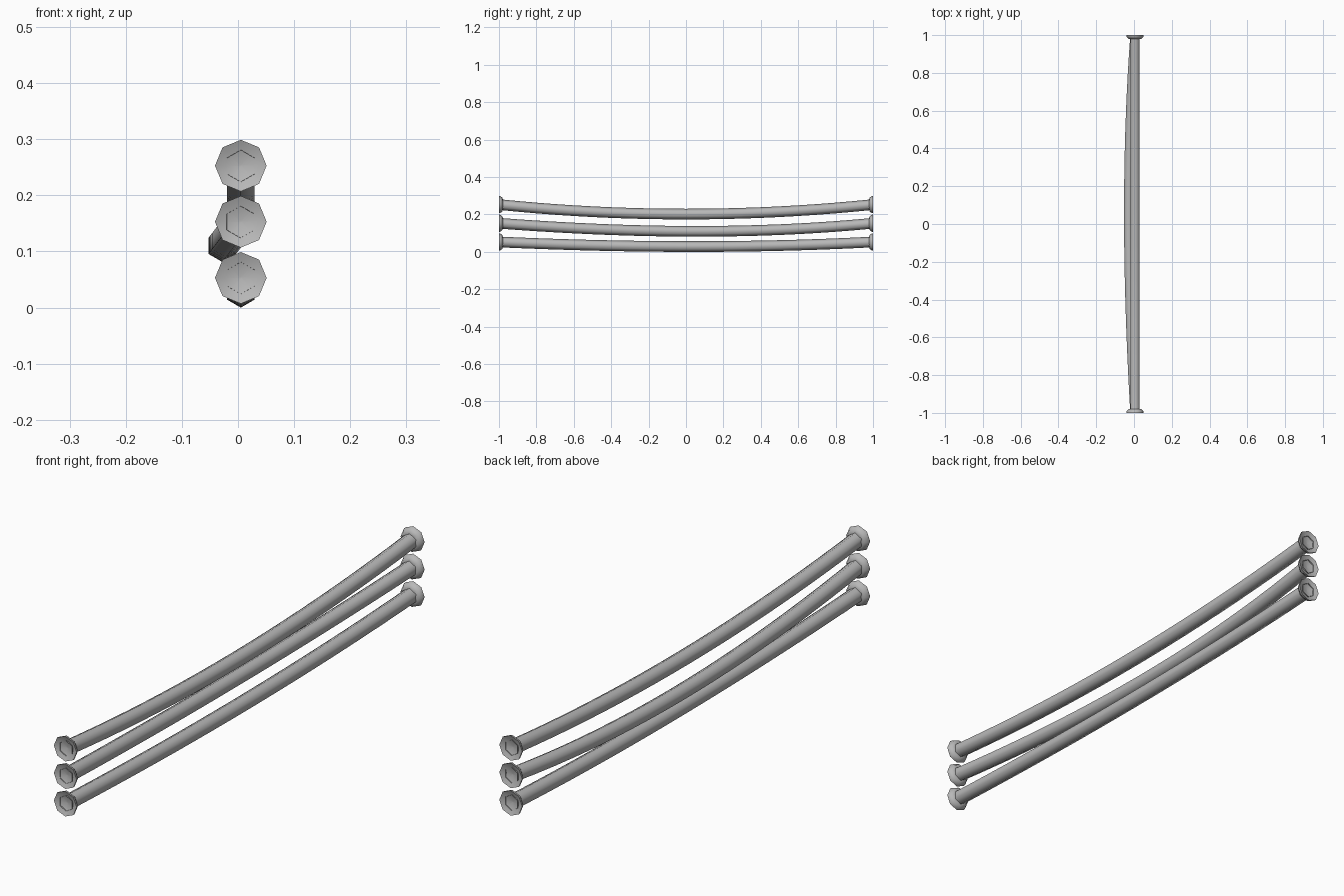
import bpy, bmesh, math
from mathutils import Vector

cube = bpy.data.objects.get("Cube")
if cube:
    bpy.data.objects.remove(cube, do_unlink=True)

# One plain grey for everything
grey = bpy.data.materials.new("plain_grey")
grey.use_nodes = True
colour = (0.48, 0.48, 0.48, 1)
grey.diffuse_color = colour
grey.node_tree.nodes["Principled BSDF"].inputs["Base Color"].default_value = colour

CENTRE_X = 0.005
PIPE_RADIUS = 0.0285
STEPS = 20


def loft(name, rings, sides, cap, angle):
    """Skin polygon rings, given as (centre, radius), lying across the y axis."""
    bm = bmesh.new()
    loops = []
    for centre, radius in rings:
        loop = []
        for i in range(sides):
            a = math.tau * i / sides
            loop.append(bm.verts.new(centre + radius * Vector((math.sin(a), 0, math.cos(a)))))
        loops.append(loop)
    for a, b in zip(loops, loops[1:]):
        for i in range(sides):
            j = (i + 1) % sides
            bm.faces.new((a[i], a[j], b[j], b[i]))
    if cap:
        bm.faces.new(loops[0])
        bm.faces.new(loops[-1])
    bmesh.ops.recalc_face_normals(bm, faces=bm.faces)
    mesh = bpy.data.meshes.new(name)
    bm.to_mesh(mesh)
    bm.free()
    mesh.materials.append(grey)
    obj = bpy.data.objects.new(name, mesh)
    bpy.context.collection.objects.link(obj)
    bpy.ops.object.select_all(action="DESELECT")
    obj.select_set(True)
    bpy.context.view_layer.objects.active = obj
    bpy.ops.object.shade_smooth_by_angle(angle=math.radians(angle))


def pipe(name, height, sag, sway, skew):
    """Hexagonal pipe that hangs in a shallow arc between its two ends."""
    rings = []
    for i in range(STEPS + 1):
        y = 0.996 * (2 * i / STEPS - 1)
        hang = (1 - y * y) * (1 + skew * y)
        rings.append((Vector((CENTRE_X - sway * hang, y, height - sag * hang)), PIPE_RADIUS))
    loft(name, rings, 6, False, 65)


def flange(name, height, side):
    """Octagonal dished end plate: (radius, distance in from the end)."""
    profile = [(0.002, 0.012), (0.028, 0.008), (0.046, 0), (0.045, 0.008),
               (0.036, 0.019), (0.026, 0.021)]
    rings = [(Vector((CENTRE_X, side * (1 - depth), height)), r) for r, depth in profile]
    loft(name, rings, 8, True, 50)


# Three pipes, each with a flange at both ends
for label, height, sag, sway, skew in (
    ("lower", 0.053, 0.0245, 0, 0.08),
    ("middle", 0.153, 0.043, 0.033, 0.12),
    ("upper", 0.253, 0.051, 0, 0),
):
    pipe(label + "_pipe", height, sag, sway, skew)
    flange(label + "_front_flange", height, -1)
    flange(label + "_back_flange", height, 1)
